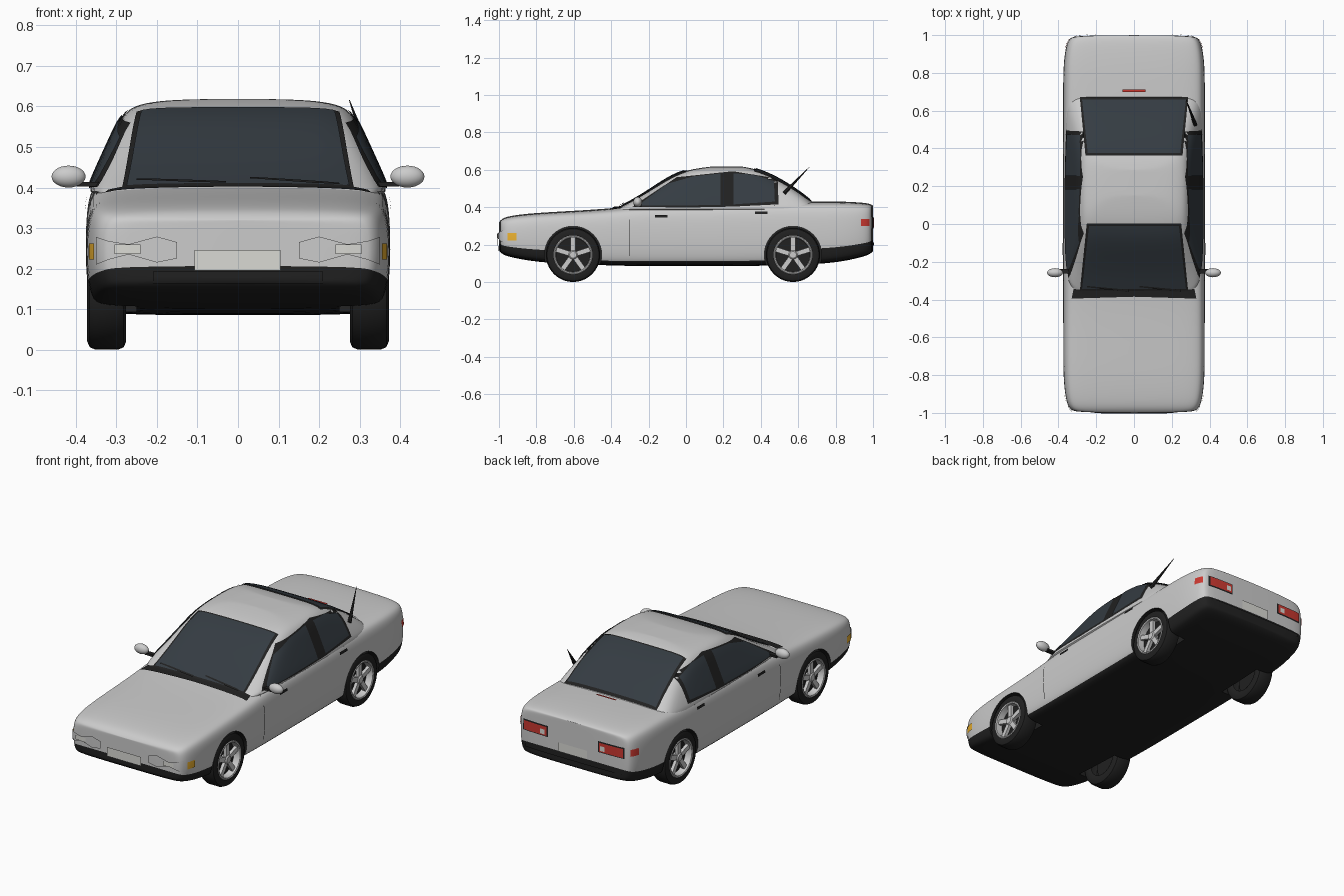
import bpy, bmesh, math
from mathutils import Vector, Matrix
from mathutils.bvhtree import BVHTree

if "Cube" in bpy.data.objects:
    bpy.data.objects.remove(bpy.data.objects["Cube"])


def material(name, r, g, b):
    m = bpy.data.materials.new(name)
    m.diffuse_color = (r, g, b, 1)
    m.use_nodes = True
    m.node_tree.nodes["Principled BSDF"].inputs["Base Color"].default_value = m.diffuse_color
    return m


PAINT = material("paint", .62, .62, .62)
BLACK = material("black", .015, .015, .015)
GLASS = material("glass", .035, .045, .055)
SILVER = material("silver", .75, .75, .78)
WHITE = material("plate", .7, .7, .66)
RED = material("red", .6, .04, .03)
ORANGE = material("orange", .85, .45, .03)


def finish(name, bm, mats, angle=35):
    bmesh.ops.recalc_face_normals(bm, faces=bm.faces)
    me = bpy.data.meshes.new(name)
    bm.to_mesh(me)
    bm.free()
    for m in mats:
        me.materials.append(m)
    me.shade_smooth()
    me.set_sharp_from_angle(angle=math.radians(angle))
    ob = bpy.data.objects.new(name, me)
    bpy.context.collection.objects.link(ob)
    return ob


def loft(name, halves, mats, black=lambda row, k: False):
    """Loft mirrored half sections; the ends are capped row by row."""
    bm = bmesh.new()
    n = len(halves[0])
    m = 2 * (n - 1)
    rings = []
    for h in halves:
        pts = h + [(-x, y, z) for x, y, z in h[-2:0:-1]]
        rings.append([bm.verts.new(p) for p in pts])
    for k in range(len(rings) - 1):
        a, b = rings[k], rings[k + 1]
        for j in range(m):
            f = bm.faces.new((a[j], a[(j + 1) % m], b[(j + 1) % m], b[j]))
            f.material_index = int(black(min(j, m - 1 - j), k))
    for k, r in ((0, rings[0]), (len(rings) - 2, rings[-1])):
        for i in range(n - 1):
            q = [r[i], r[i + 1], r[(m - i - 1) % m], r[(m - i) % m]]
            f = bm.faces.new(list(dict.fromkeys(q)))
            f.material_index = int(black(i, k))
    return finish(name, bm, mats)


def bake(ob, angle=35):
    dg = bpy.context.evaluated_depsgraph_get()
    me = bpy.data.meshes.new_from_object(ob.evaluated_get(dg))
    ob.modifiers.clear()
    ob.data = me
    me.set_sharp_from_angle(angle=math.radians(angle))


# Lower body: stations along y as (y, half width, bottom z, top z)
stations = [(-1, .30, .17, .32), (-.985, .335, .15, .338), (-.95, .358, .135, .353),
            (-.85, .372, .115, .366), (-.72, .376, .1, .375), (-.4, .376, .088, .392),
            (-.25, .376, .085, .415), (0, .376, .085, .42), (.4, .376, .085, .43),
            (.72, .376, .095, .432), (.85, .374, .112, .431), (.95, .36, .135, .425),
            (.985, .34, .15, .418), (1, .31, .165, .41)]
section = [(0, 0), (.88, 0), (.96, .06), (.99, .24), (1, .45), (.997, .65), (.985, .8),
           (.955, .91), (.88, .968), (.6, .992), (0, 1)]
body = loft("body", [[(w * a, y, b + (t - b) * c) for a, c in section] for y, w, b, t in stations],
            [PAINT, BLACK], lambda row, k: row < 2 or (row == 2 and (k < 4 or k > 8)))
body.modifiers.new("smooth", 'SUBSURF').levels = 2

# Wheel wells cut out of the body
AXLES = (-.604, .572)
cutters = []
for y in AXLES:
    for s in (-1, 1):
        bm = bmesh.new()
        bmesh.ops.create_cone(bm, cap_ends=True, segments=40, radius1=.153, radius2=.153, depth=.3,
                              matrix=Matrix.Translation((s * .40, y, .145)) @ Matrix.Rotation(math.pi / 2, 4, 'Y'))
        c = finish("well_cutter", bm, [BLACK])
        c.hide_render = True
        cutters.append(c)
        mod = body.modifiers.new("well", 'BOOLEAN')
        mod.operation, mod.object, mod.solver = 'DIFFERENCE', c, 'EXACT'
        mod.material_mode = 'TRANSFER'
bake(body)
for c in cutters:
    bpy.data.objects.remove(c)

# Cabin: levels as (z, front y, rear y, half width)
levels = [(.36, -.42, .74, .369), (.40, -.345, .70, .364), (.45, -.25, .645, .342), (.52, -.145, .545, .31),
          (.57, -.065, .455, .287), (.597, .01, .385, .265), (.611, .09, .335, .22), (.619, .16, .28, .13)]


def cabin_half(z, f, r, w):
    d = min(.1, .2 * (r - f))
    return [(0, f - .008, z), (.4 * w, f - .005, z), (.8 * w, f, z), (.93 * w, f + .3 * d, z), (w, f + d, z),
            (w + .003, (f + r) / 2, z), (w, r - d, z), (.93 * w, r - .3 * d, z), (.8 * w, r, z),
            (.4 * w, r + .004, z), (0, r + .005, z)]


cabin = loft("cabin", [cabin_half(*v) for v in levels], [PAINT])
cabin.modifiers.new("smooth", 'SUBSURF').levels = 2
bake(cabin, 50)

# Surface used to lay panels on the shell
shell = bmesh.new()
shell.from_mesh(body.data)
shell.from_mesh(cabin.data)
tree = BVHTree.FromBMesh(shell)
VIEWS = {'right': lambda u, v: (Vector((2, u, v)), Vector((-1, 0, 0))),
         'left': lambda u, v: (Vector((-2, u, v)), Vector((1, 0, 0))),
         'front': lambda u, v: (Vector((u, -2, v)), Vector((0, 1, 0))),
         'back': lambda u, v: (Vector((u, 2, v)), Vector((0, -1, 0))),
         'top': lambda u, v: (Vector((u, v, 2)), Vector((0, 0, -1)))}


def along(line, t):
    t *= len(line) - 1
    i = min(int(t), len(line) - 2)
    return Vector(line[i]).lerp(Vector(line[i + 1]), t - i)


def panel(name, view, low, high, mat, lift=.004, nu=24, nv=10):
    """Panel between two lines, projected onto the shell from one side."""
    bm = bmesh.new()
    rows = []
    for j in range(nv + 1):
        row = []
        for i in range(nu + 1):
            p = along(low, i / nu).lerp(along(high, i / nu), j / nv)
            o, d = VIEWS[view](*p)
            hit = tree.ray_cast(o, d)[0] or tree.find_nearest(o + d * 1.2)[0]
            row.append(bm.verts.new(hit - d * lift))
        rows.append(row)
    for a, b in zip(rows, rows[1:]):
        for i in range(nu):
            bm.faces.new((a[i], a[i + 1], b[i + 1], b[i]))
    return finish(name, bm, [mat], 60)


def rect(name, view, u0, u1, v0, v1, mat, lift=.004):
    return panel(name, view, [(u0, v0), (u1, v0)], [(u0, v1), (u1, v1)], mat, lift, 12, 4)


# Windscreen and rear window with black frames
for name, y0, x0, y1, x1 in (("windscreen", -.345, .275, -.01, .238), ("rear_window", .66, .275, .375, .245)):
    e = .012 if y0 < y1 else -.012
    panel(name + "_frame", 'top', [(-x0 - .012, y0 - e), (x0 + .012, y0 - e)],
          [(-x1 - .012, y1 + e), (x1 + .012, y1 + e)], BLACK, .004)
    panel(name, 'top', [(-x0, y0), (x0, y0)], [(-x1, y1), (x1, y1)], GLASS, .008)
panel("cowl", 'top', [(-.33, -.395), (0, -.385), (.33, -.395)], [(-.32, -.345), (0, -.355), (.32, -.345)], BLACK, .006)
for x in (-.25, .03):
    panel("wiper", 'top', [(x, -.335), (x + .22, -.36)], [(x, -.328), (x + .22, -.348)], BLACK, .014, 10, 1)

# Parts that repeat on both sides
for side, s in (("right", 1), ("left", -1)):
    panel("side_frame", side, [(-.285, .402), (0, .398), (.25, .403), (.495, .415)],
          [(-.27, .415), (-.05, .56), (.25, .592), (.49, .553)], BLACK, .004)
    panel("front_side_window", side, [(-.25, .408), (-.1, .408), (.05, .41), (.185, .412)],
          [(-.23, .43), (-.10, .525), (.04, .565), (.185, .58)], GLASS, .008)
    panel("rear_side_window", side, [(.255, .415), (.475, .43)], [(.255, .58), (.36, .575), (.47, .54)], GLASS, .008)
    rect("door_seam", side, -.303, -.299, .14, .39, BLACK, .002)
    for y, z in ((-.165, .345), (.37, .364)):
        rect("door_handle", side, y, y + .065, z, z + .014, BLACK, .008)
    rect("indicator", side, -.955, -.905, .222, .262, ORANGE, .005)
    rect("rear_marker", side, .935, .98, .30, .338, RED, .004)
    panel("headlight", 'front', [(s * .15, .225), (s * .2, .215), (s * .27, .235), (s * .32, .222), (s * .35, .21)],
          [(s * .15, .265), (s * .2, .279), (s * .27, .26), (s * .32, .268), (s * .35, .278)], SILVER, .008)
    rect("headlamp", 'front', s * .24, s * .305, .236, .26, WHITE, .014)
    rect("tail_light_frame", 'back', s * .155, s * .315, .285, .347, BLACK, .003)
    rect("tail_light", 'back', s * .162, s * .308, .291, .341, RED, .007)
    rect("reverse_light", 'back', s * .172, s * .2, .298, .325, WHITE, .010)
    # Door mirror
    bm = bmesh.new()
    bmesh.ops.create_uvsphere(bm, u_segments=24, v_segments=14, radius=1,
                              matrix=Matrix.Translation((s * .418, -.258, .427)) @ Matrix.Diagonal((.042, .024, .027, 1)))
    finish("door_mirror", bm, [PAINT], 60)
    bm = bmesh.new()
    bmesh.ops.create_cube(bm, size=1, matrix=Matrix.Translation((s * .367, -.25, .408)) @ Matrix.Diagonal((.06, .025, .012, 1)))
    finish("mirror_arm", bm, [BLACK])

# Plates, grille and high brake light
rect("grille", 'front', -.21, .21, .163, .193, BLACK, .004)
rect("front_plate", 'front', -.107, .105, .195, .246, WHITE, .010)
rect("rear_plate", 'back', -.09, .09, .225, .275, WHITE, .006)
rect("rear_trim", 'back', -.3, .3, .195, .212, BLACK, .006)
rect("brake_light", 'top', -.06, .06, .70, .712, RED, .008)

# Antenna
base, tip = Vector((.325, .525, .475)), Vector((.275, .66, .615))
bm = bmesh.new()
bmesh.ops.create_cone(bm, cap_ends=True, segments=8, radius1=.011, radius2=.001, depth=(tip - base).length,
                      matrix=Matrix.Translation((base + tip) / 2) @ (tip - base).to_track_quat('Z', 'Y').to_matrix().to_4x4())
finish("antenna", bm, [BLACK])


# Wheels: lathed around x
def lathe(name, profile, loc, s, mat):
    bm = bmesh.new()
    vs = [bm.verts.new((x * s, 0, r)) for r, x in profile]
    es = [bm.edges.new(p) for p in zip(vs, vs[1:])]
    bmesh.ops.spin(bm, geom=vs + es, cent=(0, 0, 0), axis=(1, 0, 0), angle=2 * math.pi, steps=40)
    bmesh.ops.remove_doubles(bm, verts=bm.verts, dist=1e-5)
    bmesh.ops.translate(bm, verts=bm.verts, vec=loc)
    return finish(name, bm, [mat], 40)


for y in AXLES:
    for s in (1, -1):
        loc = Vector((s * .324, y, .145))
        lathe("tyre", [(.09, -.04), (.1, -.046), (.125, -.048), (.139, -.042), (.145, -.028), (.145, .028),
                       (.139, .042), (.125, .048), (.104, .046), (.098, .03)], loc, s, BLACK)
        lathe("rim", [(.106, .045), (.100, .049), (.094, .047), (.091, .01)], loc, s, SILVER)
        lathe("wheel_disc", [(0, .008), (.096, .008)], loc, s, BLACK)
        lathe("hub", [(0, .042), (.018, .042), (.024, .036), (.024, .008)], loc, s, SILVER)
        bm = bmesh.new()
        for i in range(5):
            bmesh.ops.create_cube(bm, size=1, matrix=Matrix.Translation(loc + Vector((s * .027, 0, 0)))
                                  @ Matrix.Rotation(i * math.tau / 5, 4, 'X')
                                  @ Matrix.Translation((0, 0, .055)) @ Matrix.Diagonal((.018, .026, .08, 1)))
        finish("spokes", bm, [SILVER])
